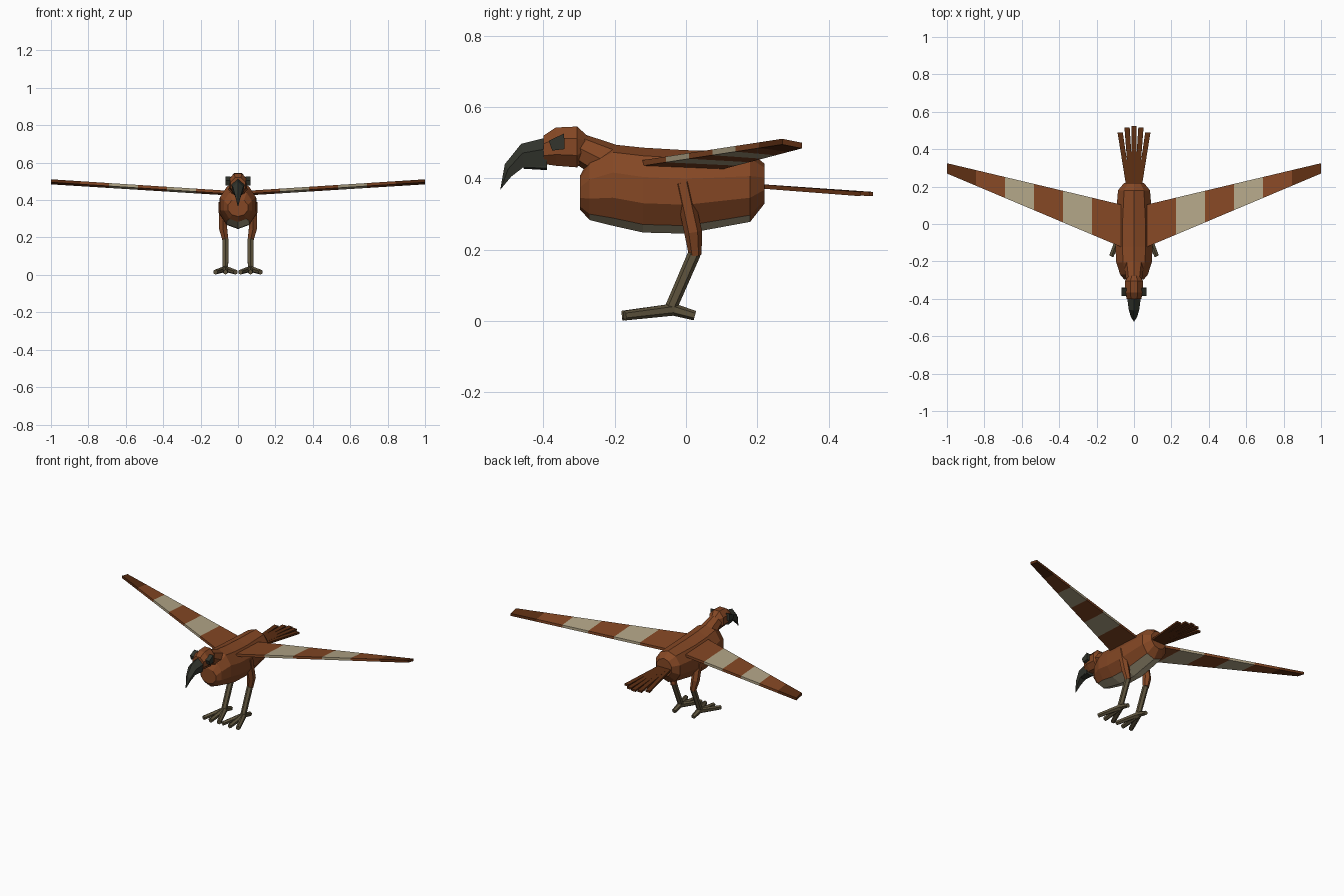
import bpy, bmesh, math
from mathutils import Vector

cube = bpy.data.objects.get("Cube")
if cube:
    bpy.data.objects.remove(cube, do_unlink=True)


def material(name, rgb):
    m = bpy.data.materials.new(name)
    m.use_nodes = True
    m.diffuse_color = (*rgb, 1)
    m.node_tree.nodes["Principled BSDF"].inputs["Base Color"].default_value = (*rgb, 1)
    return m


RUST = material("rust_plumage", (0.235, 0.064, 0.018))
CREAM = material("cream_plumage", (0.45, 0.38, 0.245))
BROWN = material("dark_brown_plumage", (0.107, 0.027, 0.006))
TAUPE = material("taupe_skin", (0.113, 0.089, 0.047))
SLATE = material("dark_horn", (0.033, 0.036, 0.027))


def loft(name, rings, mats, rule=None):
    """Skin a closed solid over matching rings; rule(face) picks the material."""
    bm = bmesh.new()
    loops = [[bm.verts.new(p) for p in ring] for ring in rings]
    n = len(loops[0])
    for a, b in zip(loops, loops[1:]):
        for i in range(n):
            j = (i + 1) % n
            bm.faces.new((a[i], a[j], b[j], b[i]))
    bm.faces.new(loops[0])
    bm.faces.new(loops[-1])
    bmesh.ops.recalc_face_normals(bm, faces=bm.faces[:])
    if rule:
        for f in bm.faces:
            f.material_index = rule(f)
    mesh = bpy.data.meshes.new(name)
    bm.to_mesh(mesh)
    bm.free()
    for m in mats:
        mesh.materials.append(m)
    obj = bpy.data.objects.new(name, mesh)
    bpy.context.collection.objects.link(obj)
    return obj


def oval(y, z, rx, rz, n, turn=0.5):
    """Upright ring facing along y."""
    step = math.tau / n
    return [Vector((rx * math.cos((i + turn) * step), y, z + rz * math.sin((i + turn) * step)))
            for i in range(n)]


def limb(name, path, radii, mat, n=6):
    """Faceted tapered tube through the path points."""
    pts = [Vector(p) for p in path]
    rings = []
    for i, p in enumerate(pts):
        d = (pts[min(i + 1, len(pts) - 1)] - pts[max(i - 1, 0)]).normalized()
        u = d.cross(Vector((1, 0, 0)) if abs(d.x) < 0.8 else Vector((0, 0, 1))).normalized()
        v = d.cross(u)
        rings.append([p + radii[i] * (u * math.cos(k * math.tau / n) + v * math.sin(k * math.tau / n))
                      for k in range(n)])
    return loft(name, rings, [mat])


# Body with a pale belly strip
body_rings = [(-0.297, 0.36, 0.055, 0.048), (-0.27, 0.37, 0.078, 0.087), (-0.205, 0.381, 0.1, 0.114),
              (-0.12, 0.367, 0.105, 0.119), (0, 0.362, 0.105, 0.117),
              (0.18, 0.376, 0.09, 0.098), (0.22, 0.385, 0.055, 0.056)]
loft("body", [oval(*r, 10) for r in body_rings], [RUST, CREAM],
     lambda f: int(f.normal.z < -0.7))

# Neck, head and hooked beak
limb("neck", [(0, -0.2, 0.435), (0, -0.31, 0.49)], [0.058, 0.04], RUST, 8)
head_rings = [(-0.4, 0.48, 0.042, 0.043), (-0.365, 0.489, 0.052, 0.058),
              (-0.305, 0.488, 0.052, 0.062), (-0.275, 0.495, 0.028, 0.024)]
loft("head", [oval(*r, 8) for r in head_rings], [RUST])
# Each beak section: top point, bottom point, half width
sections = [((-0.39, 0.515), (-0.39, 0.435), 0.037), ((-0.462, 0.497), (-0.455, 0.432), 0.028),
            ((-0.508, 0.44), (-0.49, 0.405), 0.016), ((-0.521, 0.368), (-0.519, 0.37), 0.002)]
beak = []
for (ty, tz), (by, bz), w in sections:
    my, mz = (ty + by) / 2, (tz + bz) / 2
    beak.append([(0, ty, tz), (w, my, mz + 0.1 * (tz - bz)), (0.7 * w, by, bz),
                 (-0.7 * w, by, bz), (-w, my, mz + 0.1 * (tz - bz))])
loft("upper_beak", beak, [SLATE])
loft("lower_beak", [oval(-0.39, 0.435, 0.028, 0.012, 6), oval(-0.455, 0.434, 0.02, 0.007, 6)], [SLATE])

# Tail fan
for k in range(-2, 3):
    base, tip, end = 0.014 * k, 0.037 * k, 0.525 - 0.009 * k * k
    feather = [[(x + dx, y, z + dz) for dx, dz in ((-w, -0.006), (w, -0.006), (w, 0.006), (-w, 0.006))]
               for x, y, z, w in ((base, 0.19, 0.379, 0.012), (tip, end, 0.356, 0.014))]
    loft(f"tail_feather_{k + 3}", feather, [BROWN])

ROOT, SPAN = 0.07, 0.93
BANDS = [0, 1, 0, 1, 0, 2]
for side, s in (("left", 1), ("right", -1)):
    # Banded wing: sections run from root to tip
    wing = []
    for i in range(len(BANDS) + 1):
        t = i / len(BANDS)
        x = s * (ROOT + SPAN * t)
        front, back = -0.122 + 0.392 * t, 0.104 + 0.221 * t
        zf, zb = 0.443 + 0.06 * t, 0.434 + 0.058 * t
        wing.append([(x, front, zf - 0.008), (x, front, zf + 0.008),
                     (x, back, zb + 0.008), (x, back, zb - 0.008)])
    loft(f"{side}_wing", wing, [RUST, CREAM, BROWN],
         lambda f: BANDS[min(5, int((abs(f.calc_center_median().x) - ROOT) / SPAN * 6))])

    # Eye block
    outline = [(-0.385, 0.505), (-0.342, 0.526), (-0.34, 0.482), (-0.375, 0.478)]
    loft(f"{side}_eye", [[(s * x, y, z) for y, z in outline] for x in (0.04, 0.067)], [SLATE])

    # Leg: feathered thigh, bare shin, splayed toes
    limb(f"{side}_thigh", [(s * 0.083, -0.01, 0.388), (s * 0.08, 0.02, 0.25), (s * 0.067, 0.026, 0.185)],
         [0.024, 0.025, 0.018], RUST)
    limb(f"{side}_shin", [(s * 0.067, 0.024, 0.19), (s * 0.067, -0.042, 0.038)], [0.018, 0.017], TAUPE)
    ankle = (s * 0.067, -0.035, 0.032)
    for name, dx, y in (("inner", -0.054, -0.172), ("middle", 0, -0.18),
                        ("outer", 0.054, -0.172), ("back", 0, 0.025)):
        limb(f"{side}_{name}_toe", [ankle, (s * (0.067 + dx), y, 0.015)], [0.017, 0.0135], TAUPE)
